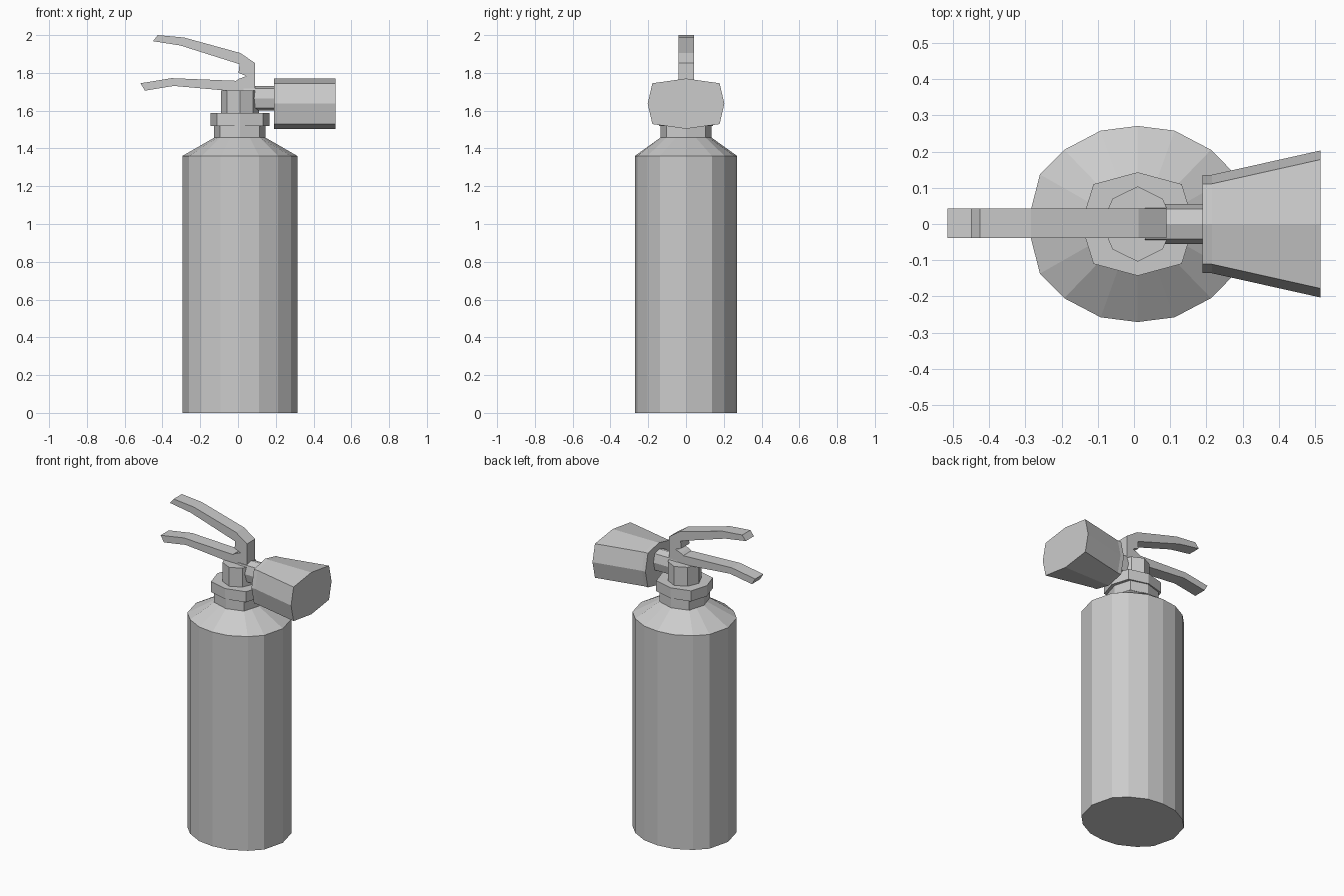
import bpy, bmesh

if "Cube" in bpy.data.objects:
    bpy.data.objects.remove(bpy.data.objects["Cube"])

CX = 0.01  # tank axis


def loft(name, rings):
    """Skin a list of equal-length point rings and cap both ends."""
    bm = bmesh.new()
    loops = [[bm.verts.new(p) for p in ring] for ring in rings]
    n = len(loops[0])
    for a, b in zip(loops, loops[1:]):
        for i in range(n):
            j = (i + 1) % n
            bm.faces.new((a[i], a[j], b[j], b[i]))
    bm.faces.new(loops[0][::-1])
    bm.faces.new(loops[-1])
    bmesh.ops.recalc_face_normals(bm, faces=bm.faces)
    mesh = bpy.data.meshes.new(name)
    bm.to_mesh(mesh)
    bm.free()
    obj = bpy.data.objects.new(name, mesh)
    bpy.context.collection.objects.link(obj)
    return obj


def mirror4(quarter):
    """Mirror a quarter outline (from +v axis to +u axis) into a closed loop."""
    half = quarter + [(u, -v) for u, v in quarter[-2::-1]]
    return half + [(-u, v) for u, v in half[-2:0:-1]]


def level(outline, z):
    return [(CX + u, v, z) for u, v in outline]


def subdivide(outline):
    out = []
    for (a, b), (c, d) in zip(outline, outline[1:] + outline[:1]):
        out += [(a, b), ((a + c) / 2, (b + d) / 2)]
    return out


# Tank with sloped shoulder
tank = mirror4([(0, .271), (.102, .258), (.203, .205), (.27, .137), (.305, 0)])
neck = mirror4([(0, .136), (.105, .104), (.136, 0)])
neck16 = subdivide(neck)
loft("tank", [level(tank, 0), level(tank, 1.36), level(neck16, 1.457)])

# Neck, collar and valve
collar = mirror4([(0, .143), (.122, .11), (.156, 0)])
valve = mirror4([(0, .104), (.069, .07), (.1, 0)])
for name, outline, z0, z1 in (("neck", neck, 1.45, 1.525),
                              ("collar", collar, 1.52, 1.587),
                              ("valve", valve, 1.58, 1.707)):
    loft(name, [level(outline, z0), level(outline, z1)])

# Lever and carrying handle, one bent profile with thickness
profile = [(-.45, 1.968), (-.425, 2.0), (-.285, 1.987), (.013, 1.905),
           (.09, 1.852), (.09, 1.705), (-.08, 1.708), (-.34, 1.731),
           (-.493, 1.706), (-.516, 1.745), (-.352, 1.772), (-.01, 1.758),
           (.008, 1.77), (.045, 1.783), (.003, 1.8), (.008, 1.846),
           (-.305, 1.945)]
loft("handles", [[(x, y, z) for x, z in profile] for y in (-.039, .043)])


def section(x, outline, zc):
    return [(x, u, zc + v) for u, v in outline]


# Outlet pipe
pipe = mirror4([(0, .065), (.042, .052), (.055, 0)])
loft("outlet_pipe", [section(x, pipe, 1.665) for x in (.03, .2)])

# Discharge horn, flaring sideways only
small = mirror4([(0, .133), (.111, .108), (.136, 0)])
large = mirror4([(0, .133), (.178, .108), (.203, 0)])
loft("horn", [section(.19, small, 1.637), section(.215, small, 1.637),
              section(.515, large, 1.637)])
